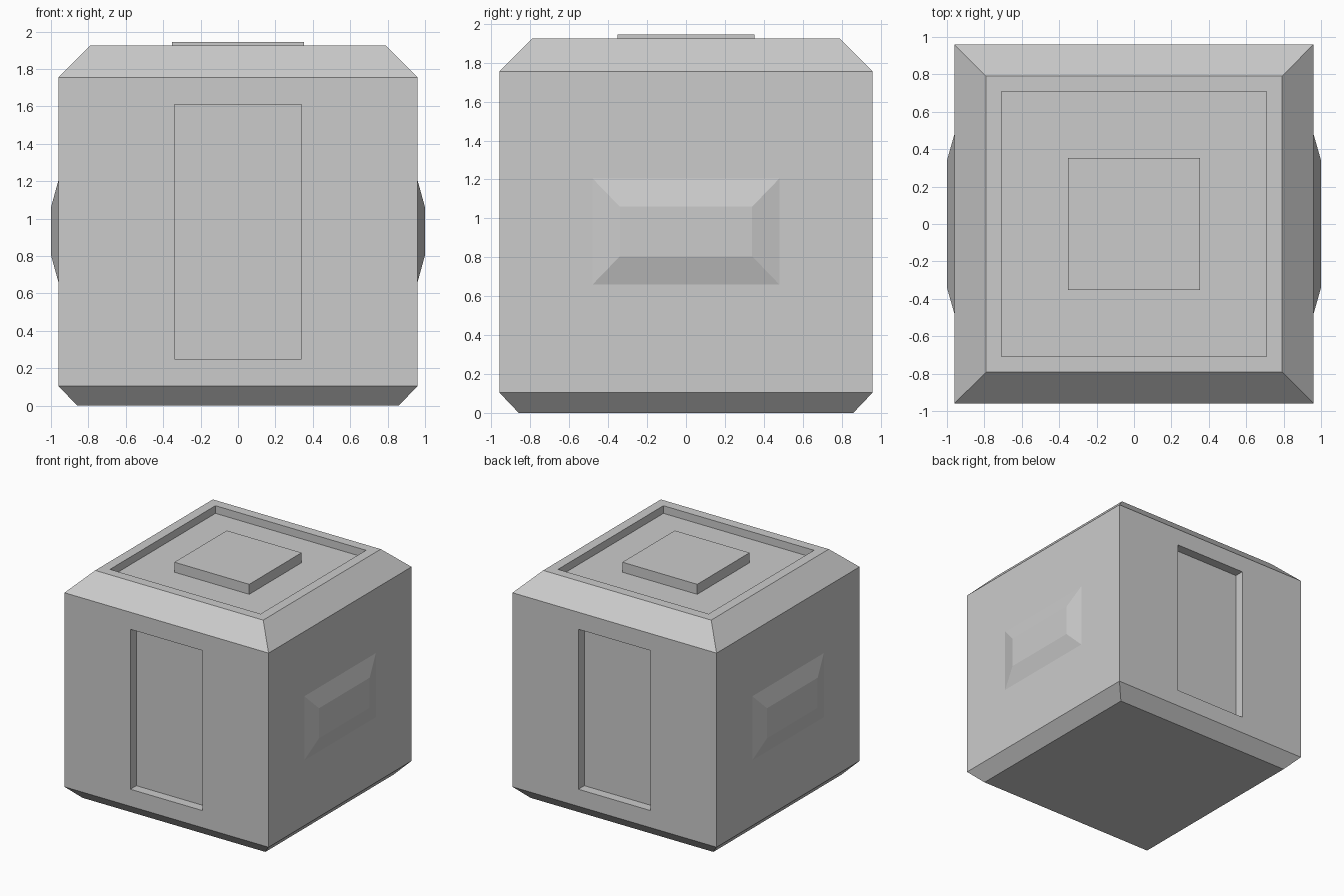
import bpy, bmesh

if "Cube" in bpy.data.objects:
    bpy.data.objects.remove(bpy.data.objects["Cube"])

bm = bmesh.new()


def step(face, axis, level, spans):
    """Extrude a rectangular face, then fit it to the given spans at a new level."""
    face = bmesh.ops.extrude_discrete_faces(bm, faces=[face])["faces"][0]
    mid = face.calc_center_median()
    others = [i for i in range(3) if i != axis]
    for v in face.verts:
        for i, (low, high) in zip(others, spans):
            v.co[i] = high if v.co[i] > mid[i] else low
        v.co[axis] = level
    return face


def sym(half):
    return (-half, half)


# Main shell: chamfered base, straight walls, sloped roof edge
rings = []
for half, z in [(0.86, 0), (0.96, 0.105), (0.96, 1.755), (0.79, 1.925)]:
    rings.append([bm.verts.new((x * half, y * half, z))
                  for x, y in [(-1, -1), (1, -1), (1, 1), (-1, 1)]])
bm.faces.new(rings[0][::-1])
top = bm.faces.new(rings[3])
walls = []
for k in range(3):
    lower, upper = rings[k], rings[k + 1]
    for i in range(4):
        j = (i + 1) % 4
        f = bm.faces.new((lower[i], lower[j], upper[j], upper[i]))
        if k == 1:
            walls.append(f)
front, right, back, left = walls

# Recessed door panels on front and back
for face, s in [(front, -1), (back, 1)]:
    door = [sym(0.34), (0.25, 1.61)]
    face = step(face, 1, s * 0.96, door)
    step(face, 1, s * 0.88, door)

# Raised bevelled bosses on both sides
for face, s in [(right, 1), (left, -1)]:
    face = step(face, 0, s * 0.96, [sym(0.48), (0.66, 1.205)])
    step(face, 0, s * 1.0, [sym(0.34), (0.805, 1.06)])

# Sunken roof tray with a raised square hatch
for half, z in [(0.708, 1.925), (0.708, 1.86), (0.352, 1.86), (0.352, 1.945)]:
    top = step(top, 2, z, [sym(half), sym(half)])

bmesh.ops.recalc_face_normals(bm, faces=bm.faces[:])
mesh = bpy.data.meshes.new("container_body")
bm.to_mesh(mesh)
bm.free()
bpy.context.collection.objects.link(bpy.data.objects.new("container_body", mesh))
